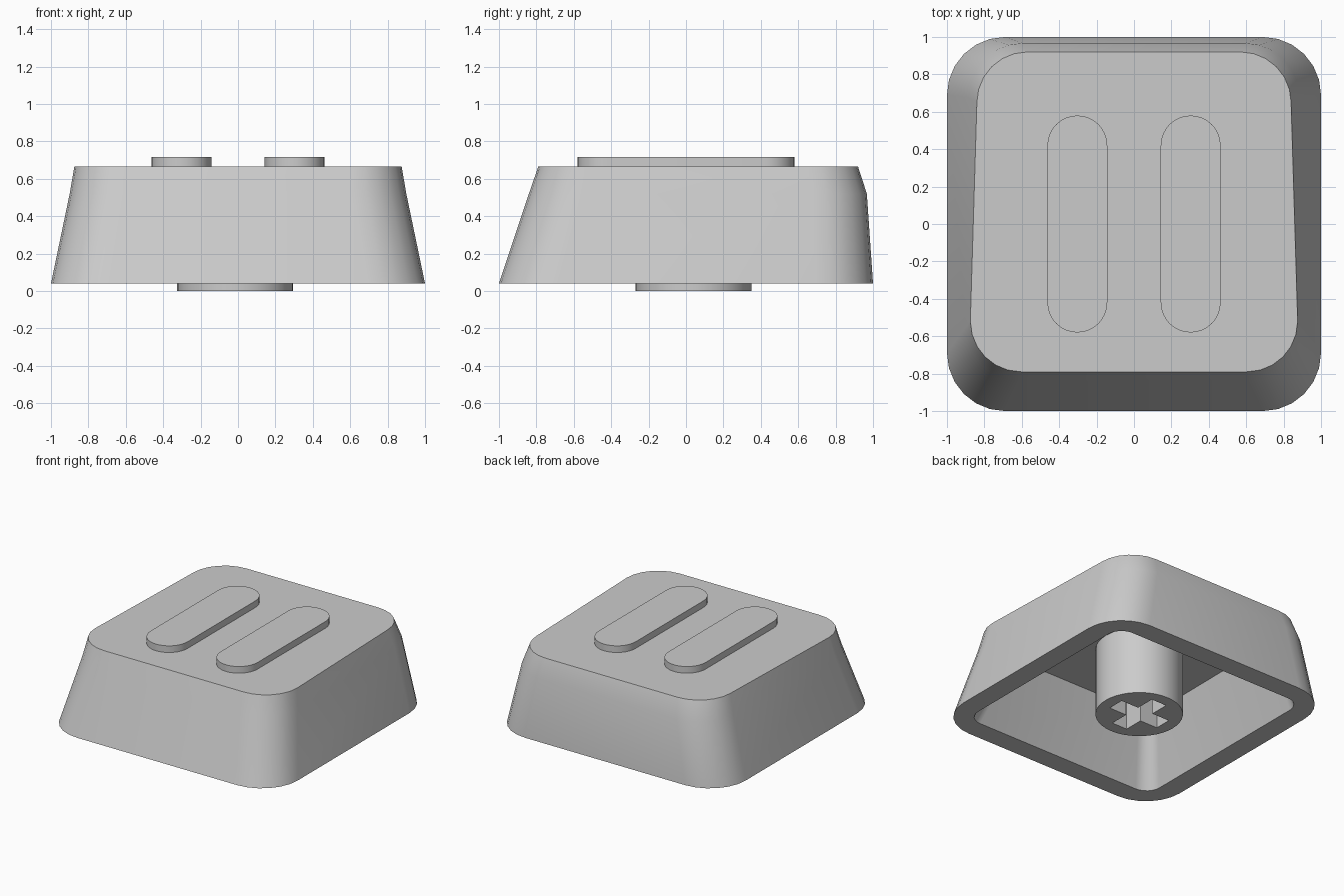
import bpy, bmesh
from math import pi, sin, cos, radians

cube = bpy.data.objects.get("Cube")
if cube:
    bpy.data.objects.remove(cube, do_unlink=True)

grey = bpy.data.materials.new("light_grey")
grey.use_nodes = True
grey.diffuse_color = (0.6, 0.6, 0.6, 1)
grey.node_tree.nodes["Principled BSDF"].inputs["Base Color"].default_value = (0.6, 0.6, 0.6, 1)


def outline(front_w, back_w, front_y, back_y, r, steps=6):
    """Rounded four-sided outline, counter-clockwise from the back left corner."""
    corners = [(back_w - r, back_y - r), (r - back_w, back_y - r),
               (r - front_w, front_y + r), (front_w - r, front_y + r)]
    pts = []
    for i, (cx, cy) in enumerate(corners):
        for k in range(steps + 1):
            a = (i + k / steps) * pi / 2
            pts.append((cx + r * cos(a), cy + r * sin(a)))
    return pts


def loft(name, rings):
    """Skin a stack of (outline, height) rings and cap both ends."""
    bm = bmesh.new()
    loops = [[bm.verts.new((x, y, z)) for x, y in pts] for pts, z in rings]
    for a, b in zip(loops, loops[1:]):
        for i in range(len(a)):
            j = (i + 1) % len(a)
            bm.faces.new((a[i], a[j], b[j], b[i]))
    bm.faces.new(loops[0][::-1])
    bm.faces.new(loops[-1])
    bmesh.ops.remove_doubles(bm, verts=bm.verts, dist=1e-5)
    bmesh.ops.recalc_face_normals(bm, faces=bm.faces)
    mesh = bpy.data.meshes.new(name)
    bm.to_mesh(mesh)
    bm.free()
    mesh.materials.append(grey)
    obj = bpy.data.objects.new(name, mesh)
    bpy.context.collection.objects.link(obj)
    return obj


def smooth(obj):
    bpy.ops.object.select_all(action="DESELECT")
    obj.select_set(True)
    bpy.context.view_layer.objects.active = obj
    bpy.ops.object.shade_smooth_by_angle(angle=radians(30))


# Hollow cap: ceiling, inner wall, rim, outer wall with a bend at the back, top
cap = loft("cap_shell", [
    (outline(0.67, 0.66, -0.63, 0.79, 0.1), 0.53),
    (outline(0.84, 0.84, -0.84, 0.84, 0.12), 0.04),
    (outline(1.0, 1.0, -1.0, 1.0, 0.31), 0.04),
    (outline(0.9, 0.885, -0.84, 0.967, 0.29), 0.52),
    (outline(0.875, 0.84, -0.79, 0.92, 0.27), 0.665),
])
smooth(cap)

# Two raised bars with round ends
for side, x in (("left", 0.303), ("right", -0.303)):
    bar = outline(0.16, 0.16, -0.58, 0.58, 0.16, 8)
    bar = [(px + x, py) for px, py in bar]
    smooth(loft("raised_bar_" + side, [(bar, 0.64), (bar, 0.717)]))

# Round stem under the cap with a cross-shaped socket
SX, SY, R = -0.015, 0.04, 0.31
disc = [(SX + R * cos(i * pi / 20), SY + R * sin(i * pi / 20)) for i in range(40)]
stem = loft("stem", [(disc, 0), (disc, 0.58)])

L, W = 0.218, 0.066
arm = [(L, -W), (L, W), (W, W)]
cross = []
for _ in range(4):
    cross += [(SX + x, SY + y) for x, y in arm]
    arm = [(-y, x) for x, y in arm]
cutter = loft("socket_cutter", [(cross, -0.1), (cross, 0.45)])
cutter.hide_render = True

cut = stem.modifiers.new("socket", "BOOLEAN")
cut.operation = "DIFFERENCE"
cut.solver = "EXACT"
cut.object = cutter
bpy.context.view_layer.objects.active = stem
bpy.ops.object.modifier_apply(modifier=cut.name)
bpy.data.objects.remove(cutter, do_unlink=True)
smooth(stem)
